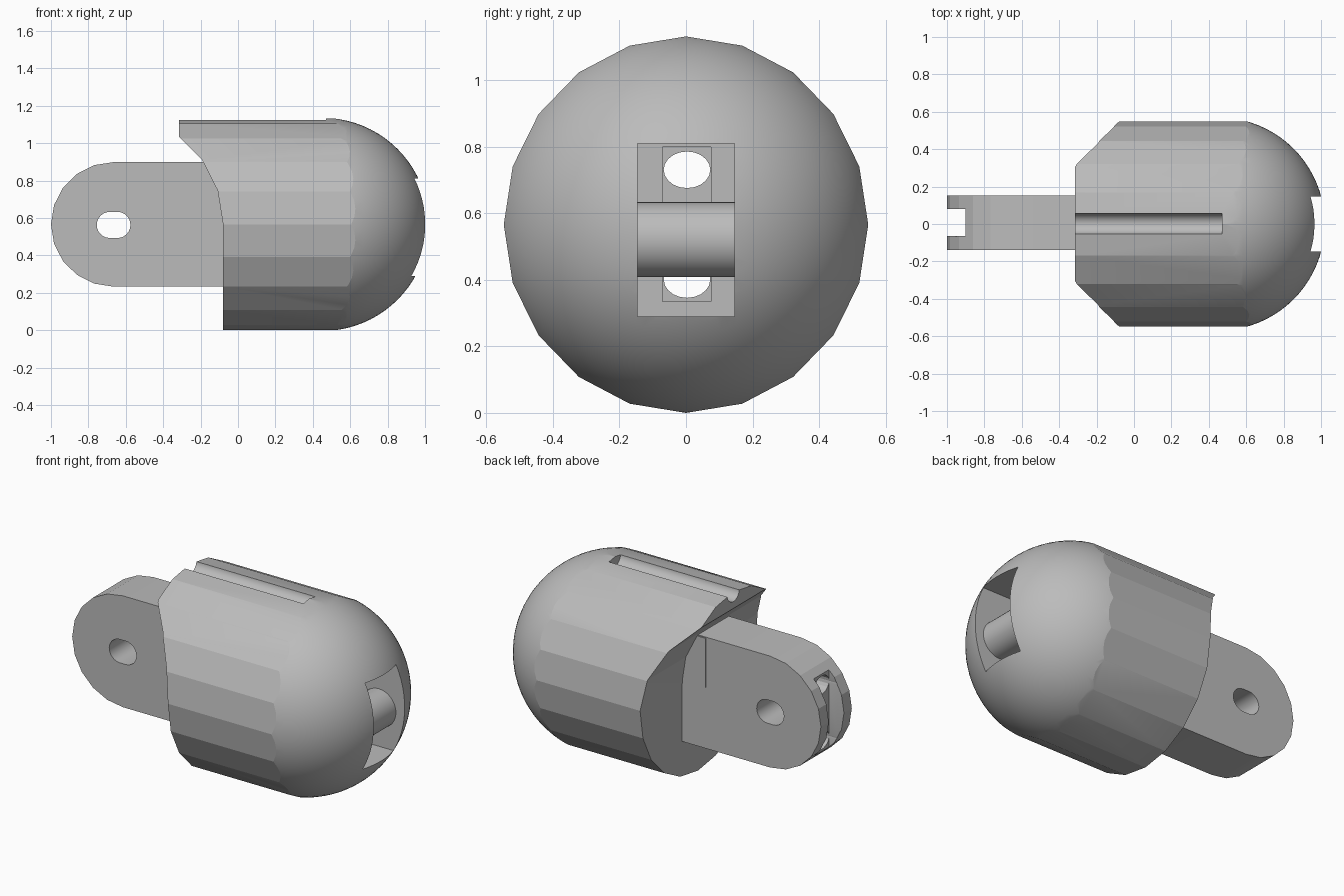
import bpy, bmesh, math
from math import cos, sin, pi, radians

if "Cube" in bpy.data.objects:
    bpy.data.objects.remove(bpy.data.objects["Cube"])

CZ = 0.566            # height of the long axis
HX = -0.665           # hinge position along x
grey = bpy.data.materials.new("plain grey")
grey.diffuse_color = (0.5, 0.5, 0.5, 1)
grey.use_nodes = True
grey.node_tree.nodes["Principled BSDF"].inputs["Base Color"].default_value = grey.diffuse_color


def finish(name, bm):
    bmesh.ops.recalc_face_normals(bm, faces=bm.faces)
    me = bpy.data.meshes.new(name)
    bm.to_mesh(me)
    bm.free()
    me.materials.append(grey)
    ob = bpy.data.objects.new(name, me)
    bpy.context.collection.objects.link(ob)
    return ob


def prism(name, pts, axis, lo, hi):
    """Extrude a 2D outline along x (points are y,z) or y (points are x,z)."""
    bm = bmesh.new()
    def put(p, t):
        return bm.verts.new((t, p[0], p[1]) if axis == 'x' else (p[0], t, p[1]))
    a = [put(p, lo) for p in pts]
    b = [put(p, hi) for p in pts]
    bm.faces.new(a)
    bm.faces.new(b)
    for i in range(len(pts)):
        j = (i + 1) % len(pts)
        bm.faces.new((a[i], a[j], b[j], b[i]))
    return finish(name, bm)


def ring(cx, cz, rx, rz, n, a0=0.0, a1=360.0):
    full = a1 - a0 >= 360
    return [(cx + rx * cos(radians(a0 + (a1 - a0) * k / (n if full else n - 1))),
             cz + rz * sin(radians(a0 + (a1 - a0) * k / (n if full else n - 1))))
            for k in range(n)]


def rect(x0, x1, z0, z1):
    return [(x0, z0), (x1, z0), (x1, z1), (x0, z1)]


def combine(ob, tool, op):
    """Apply a boolean and throw the tool away."""
    mod = ob.modifiers.new("cut", 'BOOLEAN')
    mod.operation, mod.object, mod.solver = op, tool, 'EXACT'
    dg = bpy.context.evaluated_depsgraph_get()
    me = bpy.data.meshes.new_from_object(ob.evaluated_get(dg))
    ob.modifiers.clear()
    ob.data = me
    bpy.data.objects.remove(tool)


# body: twenty-sided barrel trimmed by a smooth round nose
body = prism("body", ring(0, CZ, 0.548, 0.566, 20, 90, 450), 'x', -0.315, 1.1)
R, NX, SEG = 0.57, 0.45, 80
profile = [(-0.6, R)] + [(NX + R * sin(a), R * cos(a))
                         for a in (pi / 2 * k / 20 for k in range(20))]
bm = bmesh.new()
rows = [[bm.verts.new((x, r * cos(2 * pi * k / SEG), CZ + r * sin(2 * pi * k / SEG)))
         for k in range(SEG)] for x, r in profile]
tip = bm.verts.new((NX + R, 0, CZ))
bm.faces.new(rows[0])
for k in range(SEG):
    j = (k + 1) % SEG
    for p, q in zip(rows, rows[1:]):
        bm.faces.new((p[k], p[j], q[j], q[k]))
    bm.faces.new((rows[-1][k], rows[-1][j], tip))
combine(body, finish("nose_shape", bm), 'INTERSECT')

# rear clearance: arc around the hinge above, flat wall below
arc = ring(HX, CZ, 0.585, 0.585, 4, 0, 54)
combine(body, prism("rear_cut", arc + [(-1.5, arc[-1][1]), (-1.5, -0.5), (arc[0][0], -0.5)],
                    'y', -1, 1), 'DIFFERENCE')

# hinge tab with a rounded end and a slightly thicker root
TY, TW = 0.007, 0.146
tab = prism("tab", ring(HX, CZ, 0.335, 0.333, 11, 90, 270) + [(0.1, 0.233), (0.1, 0.899)],
            'y', TY - TW, TY + TW)
combine(tab, prism("tab_root", rect(-0.24, 0.08, 0.6, 0.893), 'y',
                   TY - TW - 0.004, TY + TW + 0.004), 'UNION')
# oblong pin hole and end slot
hole = (ring(HX + 0.02, CZ - 0.003, 0.07, 0.07, 13, -90, 90)
        + ring(HX - 0.02, CZ - 0.003, 0.07, 0.07, 13, 90, 270))
combine(tab, prism("pin_hole", hole, 'y', -1, 1), 'DIFFERENCE')
combine(tab, prism("end_slot", rect(-1.2, -0.9, -0.2, 1.2), 'y', TY - 0.072, TY + 0.072),
        'DIFFERENCE')
combine(body, tab, 'UNION')

# nose pocket with a narrower slot behind it
combine(body, prism("pocket", rect(0.6, 1.3, 0.29, 0.81), 'y', -0.146, 0.146), 'DIFFERENCE')
combine(body, prism("inner_slot", rect(0.5, 0.7, 0.335, 0.8), 'y', -0.07, 0.075), 'DIFFERENCE')

# two cord channels running the full length
for s in (-1, 1):
    combine(body, prism("channel", ring(0.003, CZ + s * 0.165, 0.07, 0.055, 20),
                        'x', -1.2, 0.55), 'DIFFERENCE')

# half-round groove along the top
combine(body, prism("groove", ring(0.002, 1.13, 0.056, 0.056, 24), 'x', -0.6, 0.47),
        'DIFFERENCE')

# cross pin inside the nose pocket
pin = prism("cross_pin", ring(0.83, 0.521, 0.113, 0.113, 40), 'y', -0.15, 0.15)

for ob in (body, pin):
    bpy.ops.object.select_all(action='DESELECT')
    ob.select_set(True)
    bpy.context.view_layer.objects.active = ob
    bpy.ops.object.shade_smooth_by_angle(angle=radians(15.5))
